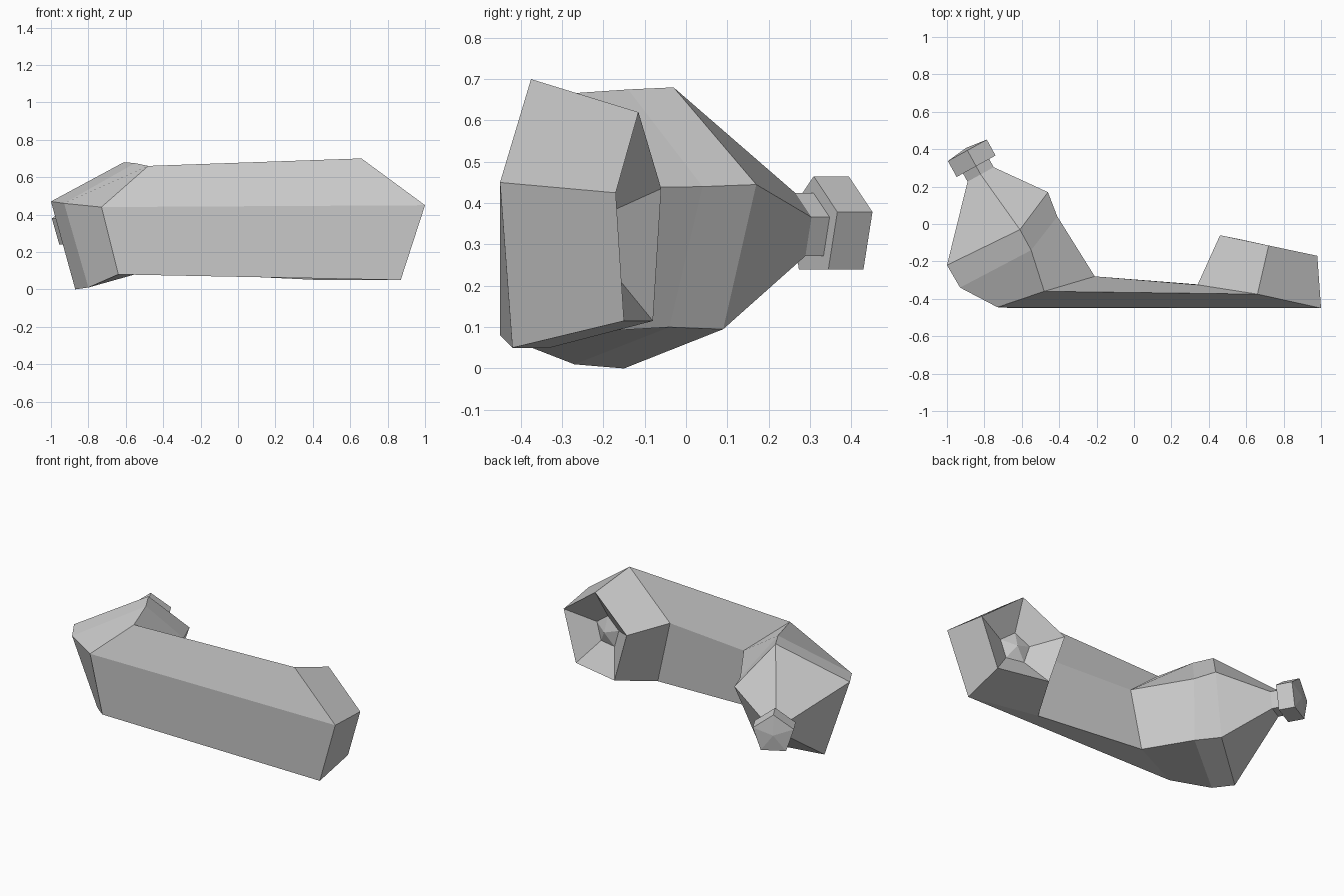
import bpy
import bmesh
import math
from mathutils import Vector

default_cube = bpy.data.objects.get("Cube")
if default_cube:
    bpy.data.objects.remove(default_cube, do_unlink=True)

SIDES = 5

grey = bpy.data.materials.new("plain_grey")
grey.use_nodes = True
colour = (0.6, 0.6, 0.6, 1)
grey.diffuse_color = colour
grey.node_tree.nodes["Principled BSDF"].inputs["Base Color"].default_value = colour


def centre_of(ring):
    return sum(ring, Vector()) / len(ring)


def pentagon(centre, outward, radius):
    """Upright pentagon: top point first, then round the outward side."""
    up = Vector((0, 0, 1))
    angles = [math.tau * k / SIDES for k in range(SIDES)]
    return [centre + radius * (up * math.cos(a) + outward * math.sin(a)) for a in angles]


def loft(name, rings, start_tip=None, end_tip=None):
    """Skin matching rings; close each end with a fan to a tip, or one flat face."""
    bm = bmesh.new()
    loops = [[bm.verts.new(p) for p in ring] for ring in rings]
    for a, b in zip(loops, loops[1:]):
        for k in range(SIDES):
            n = (k + 1) % SIDES
            bm.faces.new((a[k], a[n], b[n], b[k]))
    for loop, tip in ((loops[0], start_tip), (loops[-1], end_tip)):
        if tip is None:
            bm.faces.new(loop)
            continue
        point = bm.verts.new(tip)
        for k in range(SIDES):
            bm.faces.new((loop[k], loop[(k + 1) % SIDES], point))
    bmesh.ops.recalc_face_normals(bm, faces=bm.faces)
    mesh = bpy.data.meshes.new(name)
    bm.to_mesh(mesh)
    bm.free()
    mesh.materials.append(grey)
    obj = bpy.data.objects.new(name, mesh)
    bpy.context.collection.objects.link(obj)
    return obj


def section(top, outer, low_outer, low_inner, inner):
    return [Vector(p) for p in (top, outer, low_outer, low_inner, inner)]


# Cross-sections of the bent tube, from the open mouth round to the shoulder
mouth = section((.72, -.115, .62), (.98, -.17, .425), (.88, -.15, .115),
                (.56, -.08, .115), (.46, -.06, .435))
mouth_bend = section((.66, -.375, .70), (1, -.45, .45), (.87, -.42, .05),
                     (.43, -.33, .05), (.34, -.325, .445))
long_end = section((-.48, -.36, .66), (-.73, -.445, .44), (-.64, -.45, .08),
                   (-.30, -.29, .085), (-.21, -.28, .435))
elbow = section((-.55, -.14, .675), (-.93, -.34, .46), (-.80, -.27, .01),
                (-.48, -.04, .1), (-.41, .04, .44))
shoulder = section((-.61, -.03, .68), (-1, -.22, .47), (-.87, -.15, 0),
                   (-.57, .09, .095), (-.46, .17, .445))

# Directions of the narrow neck
axis = Vector((-.48, .87, 0)).normalized()
outward = Vector((-axis.y, axis.x, 0))
neck_start = Vector((-.82, .265, .34))
neck_end = neck_start + axis * .05
cap_end = neck_end + axis * .097

# Body with a sunken mouth that narrows to a small raised centre
mouth_normal = Vector((.21, .98, 0)).normalized()
centre = centre_of(mouth)
sunk = centre - mouth_normal * .1
mouth_floor = [sunk + (p - centre) * .35 for p in mouth]
loft("bent_body",
     [mouth_floor, mouth, mouth_bend, long_end, elbow, shoulder,
      pentagon(neck_start, outward, .084)],
     start_tip=sunk + mouth_normal * .03)

# Neck and cap
loft("neck", [pentagon(c, outward, .084) for c in (neck_start, neck_end)])
loft("cap", [pentagon(c, outward, .125) for c in (neck_end, cap_end)],
     end_tip=cap_end + axis * .015)
